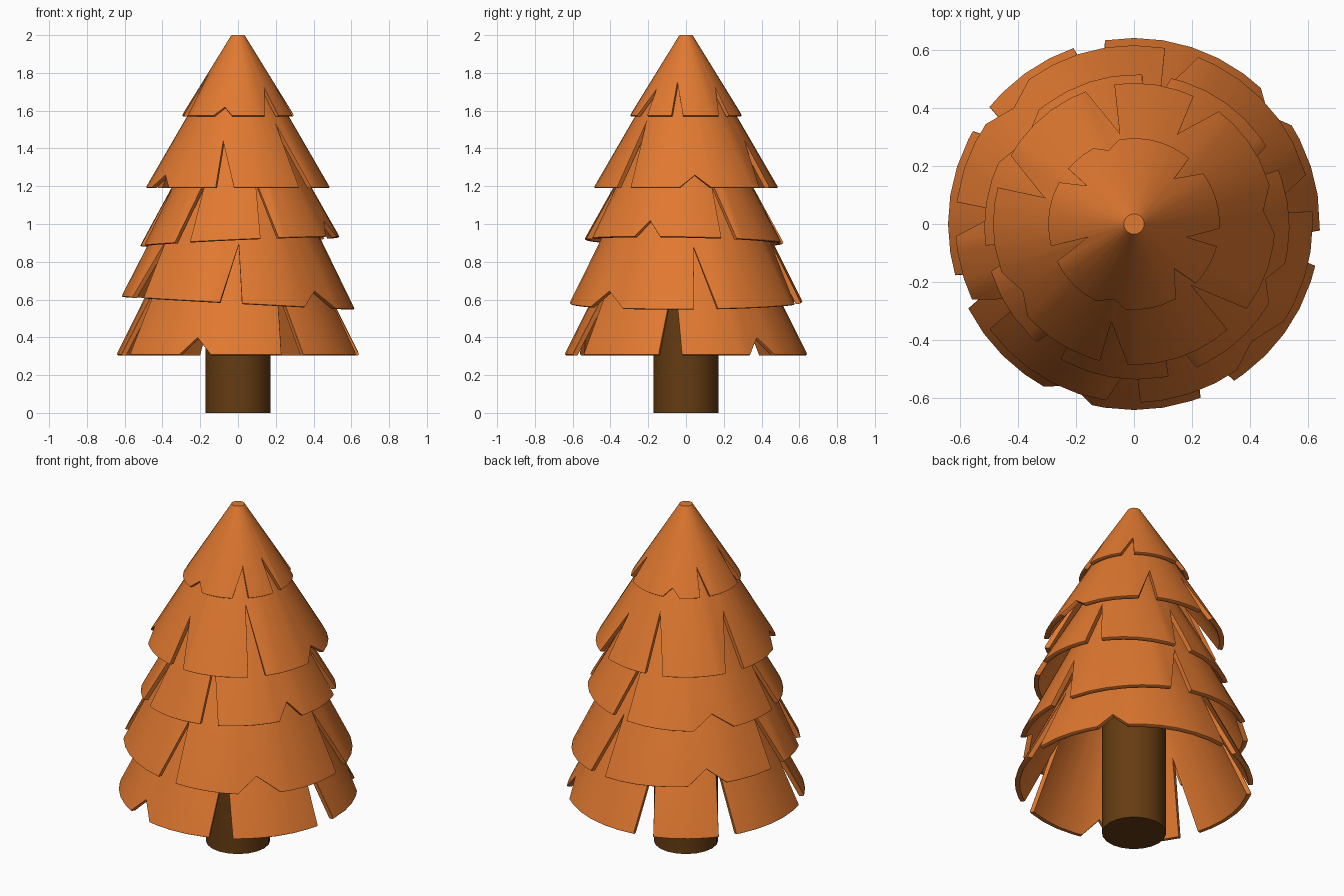
import bpy, bmesh, math

if "Cube" in bpy.data.objects:
    bpy.data.objects.remove(bpy.data.objects["Cube"])


def material(name, col):
    m = bpy.data.materials.new(name)
    m.diffuse_color = (*col, 1)
    m.use_nodes = True
    m.node_tree.nodes["Principled BSDF"].inputs["Base Color"].default_value = m.diffuse_color
    return m


orange = material("orange foliage", (0.75, 0.19, 0.03))
brown = material("dark brown bark", (0.13, 0.045, 0.006))


def finish(name, bm, mat):
    bmesh.ops.recalc_face_normals(bm, faces=bm.faces)
    me = bpy.data.meshes.new(name)
    bm.to_mesh(me)
    bm.free()
    me.materials.append(mat)
    ob = bpy.data.objects.new(name, me)
    bpy.context.collection.objects.link(ob)
    bpy.context.view_layer.objects.active = ob
    ob.select_set(True)
    bpy.ops.object.shade_smooth_by_angle(angle=math.radians(35))
    ob.select_set(False)


def tier(name, z0, r0, z1, r1, notches, tilt=(0, 0), shift=(0, 0), thick=0.03):
    """Hollow cone with a rounded hem; each notch is (edge, tip, edge, tip height)."""
    cols = []
    for a, t, b, h in notches:
        cols += [(a % 360, z0), (t % 360, h), (b % 360, z0)]
    for k in range(40):
        ang = k * 9
        if all((ang - a + 2) % 360 > b - a + 4 for a, t, b, h in notches):
            cols.append((ang, z0))
    cols.sort()
    slope = (r1 - r0) / (z1 - z0)
    bm = bmesh.new()
    rings = []
    for ang, zb in cols:
        c, s = math.cos(math.radians(ang)), math.sin(math.radians(ang))
        rb = r0 + slope * (zb - z0)
        prof = [(r1, z1), (rb + slope * 0.018, zb + 0.018), (rb - 0.004, zb + 0.004),
                (rb - 0.010, zb), (rb - thick, zb), (max(r1 - thick, 0.004), z1 - 0.02)]
        rings.append([bm.verts.new((r * c + shift[0], r * s + shift[1],
                                    z + (tilt[0] * c + tilt[1] * s) * r)) for r, z in prof])
    n = len(rings)
    for i in range(n):
        p, q = rings[i], rings[(i + 1) % n]
        for j in range(5):
            bm.faces.new((p[j], q[j], q[j + 1], p[j + 1]))
    bm.faces.new([r[0] for r in rings])
    bm.faces.new([r[5] for r in rings])
    finish(name, bm, orange)


# Foliage tiers, top to bottom: deep slits first, then shallow V cuts
tier("top_tier", 1.57, 0.30, 2.0, 0.035, [
    (36, 48.5, 50, 1.71), (140, 141, 151, 1.71), (195, 196, 206, 1.78),
    (299, 312, 316, 1.71), (345, 346, 357, 1.745),
    (244, 255, 264, 1.615), (100, 109, 118, 1.615)], thick=0.025)

tier("second_tier", 1.19, 0.49, 1.75, 0.165, [
    (53, 64, 65, 1.43), (98, 99, 110, 1.48), (151, 163.5, 165, 1.47),
    (256, 257, 267.5, 1.43), (311.5, 313, 323, 1.53),
    (-4, 6, 16, 1.255), (200, 211, 221, 1.255)])

tier("third_tier", 0.905, 0.53, 1.5, 0.20, [
    (22, 23.5, 32, 1.22), (77, 86.5, 88, 1.22), (187, 188.5, 197, 1.22),
    (229, 238.5, 240, 1.25), (282, 283.5, 293, 1.22),
    (330, 338, 346, 0.99), (130, 142, 155, 0.98)], tilt=(0.045, -0.02), shift=(0.01, -0.01))

tier("fourth_tier", 0.58, 0.62, 1.25, 0.285, [
    (4, 5, 16, 0.9), (69, 78.5, 80, 0.9), (173, 174.5, 184, 0.9),
    (205, 214.5, 216, 0.9), (261, 270.5, 272, 0.89),
    (305, 315, 327, 0.665), (126, 136, 146, 0.66)], tilt=(-0.055, 0.005))

tier("bottom_tier", 0.305, 0.645, 1.0, 0.30, [
    (99, 104, 109, 0.68), (141, 145.5, 150, 0.68), (196, 201, 207, 0.68),
    (291, 297, 302.5, 0.68), (347, 352, 358, 0.72),
    (241, 249, 257, 0.395), (32, 39, 47, 0.395)])

# Trunk
bm = bmesh.new()
bmesh.ops.create_cone(bm, cap_ends=True, segments=20, radius1=0.173, radius2=0.173, depth=1.0)
bmesh.ops.translate(bm, verts=bm.verts, vec=(0, 0, 0.5))
finish("trunk", bm, brown)
